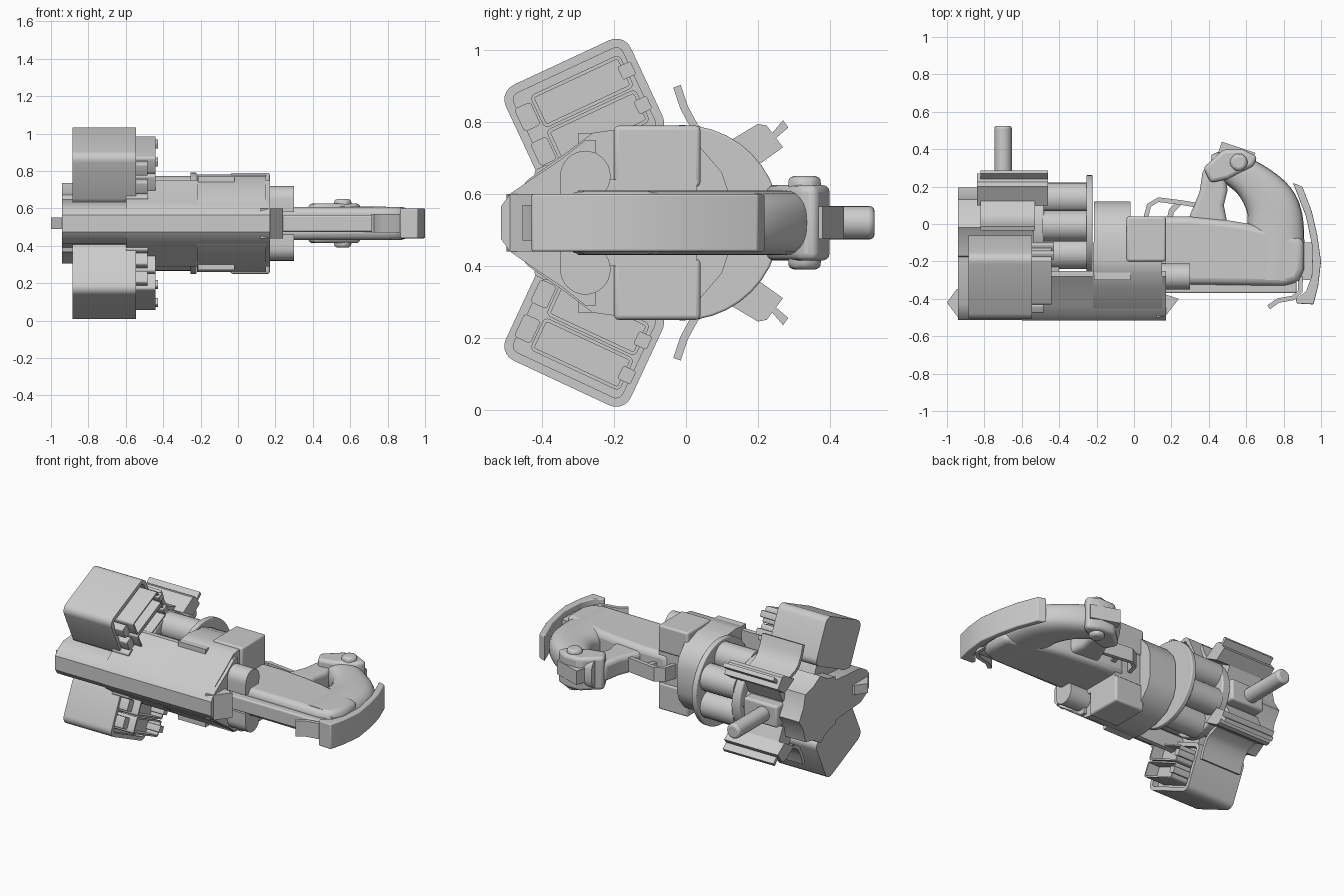
import bpy, bmesh
from math import sin, cos, pi, radians, copysign
from mathutils import Vector, Matrix

if "Cube" in bpy.data.objects:
    bpy.data.objects.remove(bpy.data.objects["Cube"])

MID = 0.52    # height of the symmetry plane; parts are modelled around it
AXIS = -0.01  # y of the revolving drum's axis


def finish(name, bm, mirror=False, bevel=0.0):
    bmesh.ops.recalc_face_normals(bm, faces=bm.faces)
    me = bpy.data.meshes.new(name)
    bm.to_mesh(me)
    bm.free()
    ob = bpy.data.objects.new(name, me)
    ob.location.z = MID
    bpy.context.collection.objects.link(ob)
    bpy.ops.object.select_all(action='DESELECT')
    ob.select_set(True)
    bpy.context.view_layer.objects.active = ob
    bpy.ops.object.shade_smooth_by_angle(angle=radians(35))
    if bevel:
        m = ob.modifiers.new("Bevel", 'BEVEL')
        m.width, m.segments, m.limit_method = bevel, 3, 'ANGLE'
        m.angle_limit = radians(40)
    if mirror:
        m = ob.modifiers.new("Mirror", 'MIRROR')
        m.use_axis = (False, False, True)
    return ob


def prism(name, pts, axis, a, b, **kw):
    """Extrude a profile along an axis from a to b."""
    place = {'x': lambda p, t: (t, p[0], p[1]),
             'y': lambda p, t: (p[0], t, p[1]),
             'z': lambda p, t: (p[0], p[1], t)}[axis]
    bm = bmesh.new()
    ends = [[bm.verts.new(place(p, t)) for p in pts] for t in (a, b)]
    for e in ends:
        bm.faces.new(e)
    for i in range(len(pts)):
        j = (i + 1) % len(pts)
        bm.faces.new((ends[0][i], ends[0][j], ends[1][j], ends[1][i]))
    return finish(name, bm, **kw)


def circle(c, r, n=32, dip=0.0):
    return [(c[0] + (r - dip * (i % 2)) * cos(2 * pi * i / n),
             c[1] + (r - dip * (i % 2)) * sin(2 * pi * i / n)) for i in range(n)]


def symmetric(half):
    return half + [(y, -w) for y, w in reversed(half)]


def rect(a, b, c, d):
    return [(a, c), (b, c), (b, d), (a, d)]


def strip(path, t):
    """Give an open path an even thickness."""
    left, right = [], []
    for i, p in enumerate(path):
        d = Vector(path[min(i + 1, len(path) - 1)]) - Vector(path[max(i - 1, 0)])
        n = Vector((-d.y, d.x)).normalized() * t / 2
        left.append(tuple(Vector(p) + n))
        right.append(tuple(Vector(p) - n))
    return left + right[::-1]


def smooth_path(keys, steps=6):
    """Catmull-Rom samples through the keys."""
    k = [Vector(p) for p in keys]
    k = [2 * k[0] - k[1]] + k + [2 * k[-1] - k[-2]]
    out = []
    for i in range(1, len(k) - 2):
        p, q, r, s = k[i - 1:i + 3]
        for j in range(steps):
            t = j / steps
            out.append(0.5 * (2 * q + (r - p) * t + (2 * p - 5 * q + 4 * r - s) * t * t
                              + (3 * q - p - 3 * r + s) * t ** 3))
    return out + [k[-2]]


# --- Muzzle and upper shell ---
prism("muzzle_block", circle((-0.02, 0), 0.215, 16, 0.03), 'x', -0.94, -0.53)
prism("barrel_shroud", symmetric([(-0.512, 0.045), (-0.49, 0.075), (-0.43, 0.11), (-0.15, 0.13)]),
      'x', -0.94, -0.4)
prism("upper_shell", symmetric([(-0.515, 0.045), (-0.49, 0.08), (-0.44, 0.115), (-0.35, 0.175),
                                (-0.28, 0.23), (-0.25, 0.23)]), 'x', -0.6, 0.17)
prism("rear_shell", symmetric([(-0.5, 0.05), (-0.44, 0.12), (-0.34, 0.19), (-0.26, 0.25),
                               (-0.19, 0.26), (-0.1, 0.25)]), 'x', -0.22, 0.15)
prism("front_sight", [(-0.92, -0.34), (-0.95, -0.35), (-1.0, -0.42), (-0.94, -0.5), (-0.9, -0.5)],
      'z', -0.03, 0.03)
prism("rear_fin", [(0.12, -0.36), (0.24, -0.4), (0.17, -0.49), (0.12, -0.5)], 'z', -0.08, 0.08)

# --- Revolving drum ---
prism("front_ring", circle((AXIS, 0), 0.24), 'x', -0.54, -0.48, bevel=0.01)
prism("drum_core", circle((AXIS, 0), 0.11), 'x', -0.5, -0.23)
for i in range(6):
    a = pi * i / 3 + pi / 2
    prism("drum_chamber", circle((AXIS + 0.17 * cos(a), 0.17 * sin(a)), 0.084, 24),
          'x', -0.49, -0.23)
prism("drum_plate", circle((AXIS, 0), 0.272, 40), 'x', -0.255, -0.222, bevel=0.006)

# --- Frame behind the drum ---
prism("drum_housing", symmetric([(0.12, 0.08), (0.1, 0.14), (0.04, 0.21), (-0.06, 0.25),
                                 (-0.3, 0.25)]), 'x', -0.215, -0.02)
prism("side_block", rect(-0.2, 0.04, 0.1, 0.27), 'x', -0.04, 0.17, mirror=True, bevel=0.012)
prism("center_block", rect(-0.4, 0.03, -0.12, 0.12), 'x', -0.05, 0.17)
prism("rear_lug", [(-0.35, 0.06)] + circle((-0.28, 0.13), 0.07)[-7:] + circle((-0.28, 0.13), 0.07)[:17]
      + [(-0.35, 0.1)], 'x', 0.1, 0.3, mirror=True)

# --- Grip: body, curled handle and front column ---
prism("grip_body", [(0.1, -0.32), (0.8, -0.33), (0.88, -0.31), (0.91, -0.24), (0.91, -0.08),
                    (0.62, 0.0), (0.5, 0.02), (0.3, 0.04), (0.1, 0.04)],
      'z', -0.088, 0.088, bevel=0.035)
prism("grip_spine", rect(0.12, 0.87, -0.37, -0.28), 'z', -0.045, 0.045, bevel=0.01)
prism("grip_column", [(0.27, -0.05), (0.3, 0.05), (0.35, 0.17), (0.37, 0.3), (0.48, 0.3),
                      (0.5, 0.18), (0.48, 0.1), (0.5, 0.0), (0.52, -0.06)],
      'z', -0.06, 0.06, bevel=0.025)
bm = bmesh.new()
path = smooth_path([(0.41, 0.32, 0.05), (0.49, 0.31, 0.08), (0.63, 0.23, 0.105),
                    (0.735, 0.1, 0.14), (0.76, -0.06, 0.15), (0.755, -0.3, 0.14)])
rings = []
for i, p in enumerate(path):
    d = path[min(i + 1, len(path) - 1)] - path[max(i - 1, 0)]
    n = Vector((-d.y, d.x, 0)).normalized()
    ring = []
    for j in range(24):
        c, s = cos(pi * j / 12), sin(pi * j / 12)
        u, v = copysign(abs(c) ** 0.75, c), copysign(abs(s) ** 0.75, s)
        ring.append(bm.verts.new(Vector((p.x, p.y, 0.09 * v)) + n * p.z * u))
    if rings:
        for j in range(24):
            k = (j + 1) % 24
            bm.faces.new((rings[-1][j], rings[-1][k], ring[k], ring[j]))
    rings.append(ring)
bm.faces.new(rings[0])
bm.faces.new(rings[-1])
finish("grip_handle", bm)
prism("grip_clamp", [(0.37, 0.3), (0.41, 0.22), (0.5, 0.24), (0.64, 0.31), (0.66, 0.36),
                     (0.58, 0.4), (0.48, 0.4)], 'z', -0.105, 0.105, bevel=0.02)
prism("clamp_tip", [(0.45, 0.38), (0.47, 0.44), (0.65, 0.38), (0.62, 0.33)], 'z', -0.045, 0.045)
prism("clamp_stud", circle((0.56, 0.33), 0.05, 8), 'z', -0.13, 0.13, bevel=0.02)

# --- Pommel guard, hook, trigger and its guard ---
prism("pommel_guard", [(0.85, 0.22), (0.9, 0.2), (0.95, 0.07), (0.98, -0.06), (1.0, -0.2),
                       (0.985, -0.33), (0.96, -0.43), (0.87, -0.425), (0.865, -0.4),
                       (0.92, -0.36), (0.95, -0.28), (0.955, -0.13), (0.92, 0.04)],
      'z', -0.08, 0.08, bevel=0.006)
prism("pommel_hook", strip([(0.72, -0.445), (0.77, -0.41), (0.85, -0.395), (0.89, -0.36),
                            (0.89, -0.28)], 0.025), 'z', -0.05, 0.05)
prism("guard_link", rect(0.88, 0.97, -0.3, -0.1), 'z', -0.04, 0.04)
prism("trigger_guard", strip([(0.06, 0.02), (0.08, 0.1), (0.13, 0.13), (0.25, 0.115),
                              (0.34, 0.1)], 0.025), 'z', -0.045, 0.045)
prism("trigger", strip([(0.19, 0.02), (0.2, 0.07), (0.24, 0.11)], 0.03), 'z', -0.025, 0.025)

# --- Lever under the muzzle ---
prism("lever", circle((-0.7, 0), 0.047, 20), 'y', 0.12, 0.525, bevel=0.015)
prism("lever_base", rect(-0.8, -0.56, -0.07, 0.07), 'y', 0.1, 0.22, bevel=0.015)

# --- Flared side shields with rails ---
prism("shield", strip([(-0.025, 0.38), (-0.005, 0.32), (0.025, 0.265), (0.06, 0.24), (0.12, 0.22)],
                      0.022), 'x', -0.82, -0.53, mirror=True)
prism("shield_rail", [(0.1, 0.215), (0.2, 0.275), (0.225, 0.27), (0.27, 0.21), (0.2, 0.16)],
      'x', -0.84, -0.46, mirror=True)
prism("rail_pin", [(0.24, 0.25), (0.27, 0.285), (0.285, 0.265), (0.25, 0.235)],
      'x', -0.82, -0.46, mirror=True)
prism("shield_arm", [(0.05, 0.12), (0.1, 0.23), (0.21, 0.18), (0.16, 0.08)],
      'x', -0.8, -0.56, mirror=True)


# --- Canted pods with trays and latches ---
TILT = Matrix.Translation((0, -0.283, 0.31)) @ Matrix.Rotation(radians(25), 4, 'X')


def pod_box(name, x, y, z, round_r, rim=0.0, depth=0.0):
    """Box in pod space, rounded along x, optionally hollowed from the rear."""
    bm = bmesh.new()
    bmesh.ops.create_cube(bm, size=1)
    for v in bm.verts:
        for i, (a, b) in enumerate((x, y, z)):
            v.co[i] = a if v.co[i] < 0 else b
    edges = [e for e in bm.edges if abs(e.verts[0].co.x - e.verts[1].co.x) > 1e-5]
    bmesh.ops.bevel(bm, geom=edges, offset=round_r, segments=5, profile=0.5, affect='EDGES')
    if rim:
        rear = max(bm.faces, key=lambda f: f.calc_center_median().x)
        bmesh.ops.inset_region(bm, faces=[rear], thickness=rim)
        hole = bmesh.ops.extrude_discrete_faces(bm, faces=[rear])['faces'][0]
        for v in hole.verts:
            v.co.x -= depth
    bm.transform(TILT)
    return finish(name, bm, mirror=True)


pod_box("pod_shell", (-0.885, -0.545), (-0.192, 0.192), (-0.15, 0.15), 0.045, 0.025, 0.04)
for z in (-0.053, 0.053):
    pod_box("pod_tray", (-0.7, -0.44), (-0.12, 0.155), (z - 0.05, z + 0.05), 0.015, 0.01, 0.08)
    pod_box("pod_latch", (-0.56, -0.428), (0.135, 0.175), (z - 0.02, z + 0.02), 0.006)
    pod_box("pod_hinge", (-0.57, -0.485), (-0.175, -0.125), (z - 0.035, z + 0.035), 0.01)
pod_box("pod_mount", (-0.85, -0.58), (-0.12, 0.12), (-0.24, -0.1), 0.02)
pod_box("pod_side_catch", (-0.6, -0.48), (-0.2, -0.15), (-0.19, -0.09), 0.015)
